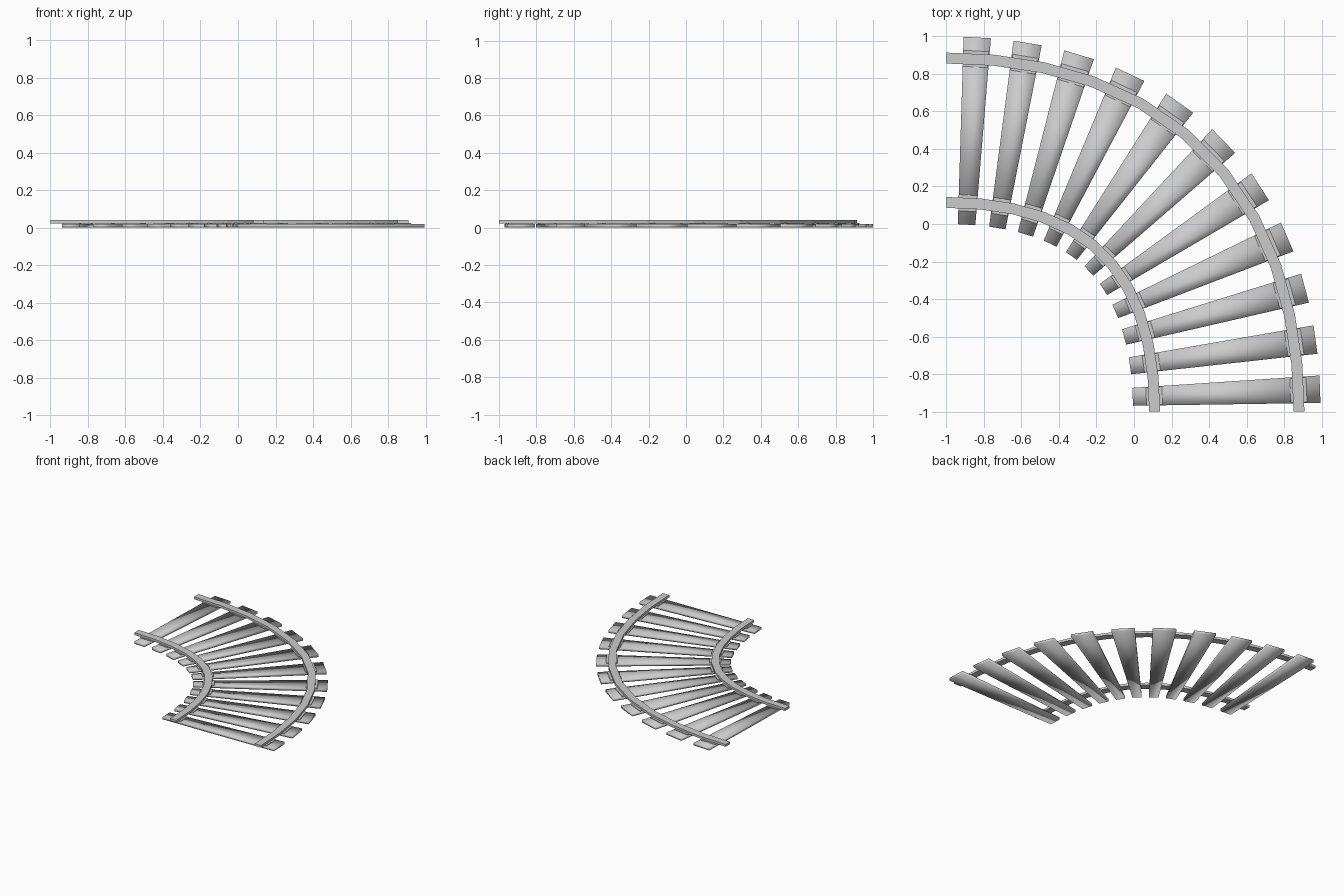
import bpy
import bmesh
from mathutils import Vector

if "Cube" in bpy.data.objects:
    bpy.data.objects.remove(bpy.data.objects["Cube"])

# Centre line of the quarter bend, sampled by length
P = [Vector(p) for p in ((-1, .5), (-.04, .5), (.495, -.04), (.495, -1))]
N = 600
pts, tans, dist = [], [], [0]
for i in range(N + 1):
    t = i / N
    u = 1 - t
    pts.append(u**3 * P[0] + 3*u*u*t * P[1] + 3*u*t*t * P[2] + t**3 * P[3])
    tans.append((u*u * (P[1]-P[0]) + 2*u*t * (P[2]-P[1]) + t*t * (P[3]-P[2])).normalized())
    if i:
        dist.append(dist[-1] + (pts[i] - pts[i-1]).length)
L = dist[-1]


def bend(s, v, z):
    """Map length along track, sideways offset and height to world space."""
    i = min(range(N + 1), key=lambda k: abs(dist[k] - s))
    p, t = pts[i], tans[i]
    return (p.x - t.y * v, p.y + t.x * v, z)


def bent_box(bm, s0, s1, v0, v1, z0, z1):
    a = [bm.verts.new(bend(s, v, z)) for z in (z0, z1)
         for s, v in ((s0, v0), (s1, v0), (s1, v1), (s0, v1))]
    for f in ((3, 2, 1, 0), (4, 5, 6, 7), (0, 1, 5, 4), (1, 2, 6, 5), (2, 3, 7, 6), (3, 0, 4, 7)):
        bm.faces.new([a[k] for k in f])


def make(name, boxes, smooth=False):
    bm = bmesh.new()
    for b in boxes:
        bent_box(bm, *b)
    bmesh.ops.recalc_face_normals(bm, faces=bm.faces)
    for f in bm.faces:
        f.smooth = smooth
    me = bpy.data.meshes.new(name)
    bm.to_mesh(me)
    bm.free()
    bpy.context.collection.objects.link(bpy.data.objects.new(name, me))


COUNT = 11
step = L / COUNT
centres = [.135 + i * (L - .233) / (COUNT - 1) for i in range(COUNT)]

# Sleepers, widening towards the outside of the bend
make("sleepers", [(c - .061, c + .061, -.5, .5, 0, .02) for c in centres], True)

# Rails in straight segments, with a thin plate under each on every sleeper
for side, v in (("inner", -.385), ("outer", .385)):
    make(side + "_rail", [(i * step, (i + 1) * step, v - .029, v + .029, .023, .042)
                          for i in range(COUNT)])
    make(side + "_plates", [(c - .057, c + .057, v - .043, v + .043, .019, .025)
                            for c in centres])
